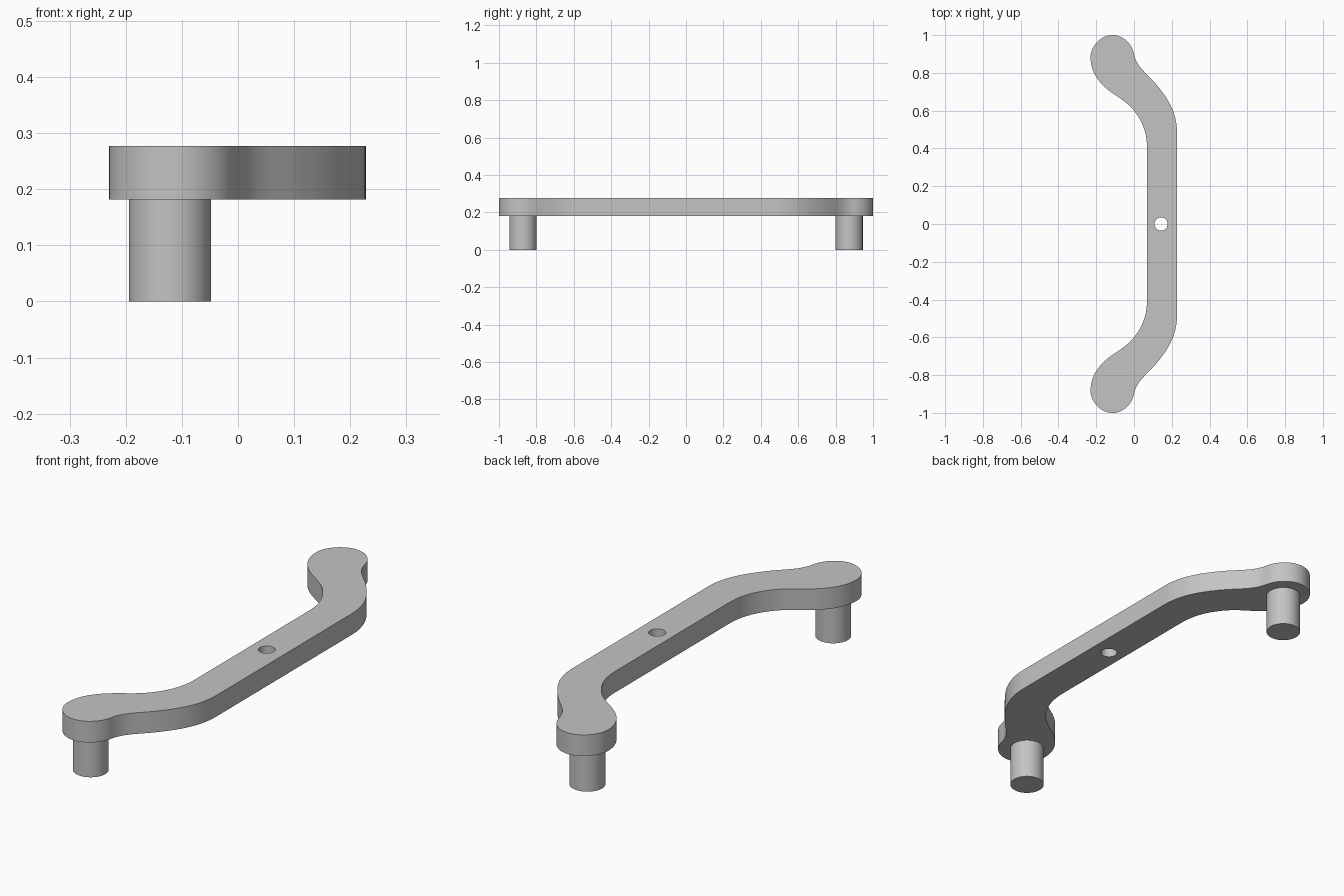
import bpy
import math
from mathutils import Vector

cube = bpy.data.objects.get("Cube")
if cube:
    bpy.data.objects.remove(cube, do_unlink=True)

BAR_BOTTOM, BAR_TOP = 0.182, 0.277

grey = bpy.data.materials.new("plain grey")
grey.use_nodes = True
colour = (0.55, 0.55, 0.55, 1)
grey.diffuse_color = colour
grey.node_tree.nodes["Principled BSDF"].inputs["Base Color"].default_value = colour


def add_outline(curve, knots, reach=0.37):
    """Closed Bezier loop from (x, y, tangent x, tangent y) knots."""
    spline = curve.splines.new('BEZIER')
    spline.bezier_points.add(len(knots) - 1)
    spline.use_cyclic_u = True
    spline.resolution_u = 14
    places = [Vector((k[0], k[1], 0)) for k in knots]
    for i, point in enumerate(spline.bezier_points):
        here = places[i]
        tangent = Vector((knots[i][2], knots[i][3], 0)).normalized()
        before = (here - places[i - 1]).length
        after = (places[(i + 1) % len(places)] - here).length
        point.handle_left_type = point.handle_right_type = 'FREE'
        point.co = here
        point.handle_left = here - tangent * before * reach
        point.handle_right = here + tangent * after * reach


def finish(obj, name):
    obj.name = obj.data.name = name
    obj.data.materials.clear()
    obj.data.materials.append(grey)
    bpy.ops.object.shade_smooth_by_angle(angle=math.radians(35))


# Handle bar: back half of the outline, mirrored to the front half
back = [
    (0.228, 0.48, 0, 1),
    (0.113, 0.745, -0.65, 0.76),
    (0.0, 0.90, -0.2, 1),
    (-0.114, 1.0, -1, 0),
    (-0.23, 0.882, 0, -1),
    (-0.11, 0.69, 0.82, -0.56),
    (0.0, 0.60, 0.62, -0.78),
    (0.069, 0.40, 0, -1),
]
front = [(x, -y, -tx, ty) for x, y, tx, ty in reversed(back)]
curve = bpy.data.curves.new("handle_bar", 'CURVE')
curve.dimensions = '2D'
curve.fill_mode = 'BOTH'
curve.extrude = (BAR_TOP - BAR_BOTTOM) / 2
add_outline(curve, back + front)

# Round hole through the middle of the bar
hole = []
for i in range(4):
    a = i * math.pi / 2
    hole.append((0.143 + 0.035 * math.cos(a), 0.035 * math.sin(a),
                 -math.sin(a), math.cos(a)))
add_outline(curve, hole, 0.39)

bar = bpy.data.objects.new("handle_bar", curve)
bar.location.z = (BAR_TOP + BAR_BOTTOM) / 2
bpy.context.collection.objects.link(bar)
bpy.ops.object.select_all(action='DESELECT')
bar.select_set(True)
bpy.context.view_layer.objects.active = bar
bpy.ops.object.convert(target='MESH')
bar = bpy.context.object

# Weld the caps to the walls
bpy.ops.object.mode_set(mode='EDIT')
bpy.ops.mesh.select_all(action='SELECT')
bpy.ops.mesh.remove_doubles(threshold=0.0002)
bpy.ops.mesh.normals_make_consistent(inside=False)
bpy.ops.object.mode_set(mode='OBJECT')
finish(bar, "handle_bar")

# Mounting posts under both ends
for name, side in (("front_post", -1), ("back_post", 1)):
    height = BAR_BOTTOM + 0.01
    bpy.ops.mesh.primitive_cylinder_add(
        vertices=64, radius=0.073, depth=height,
        location=(-0.121, side * 0.872, height / 2))
    finish(bpy.context.object, name)
